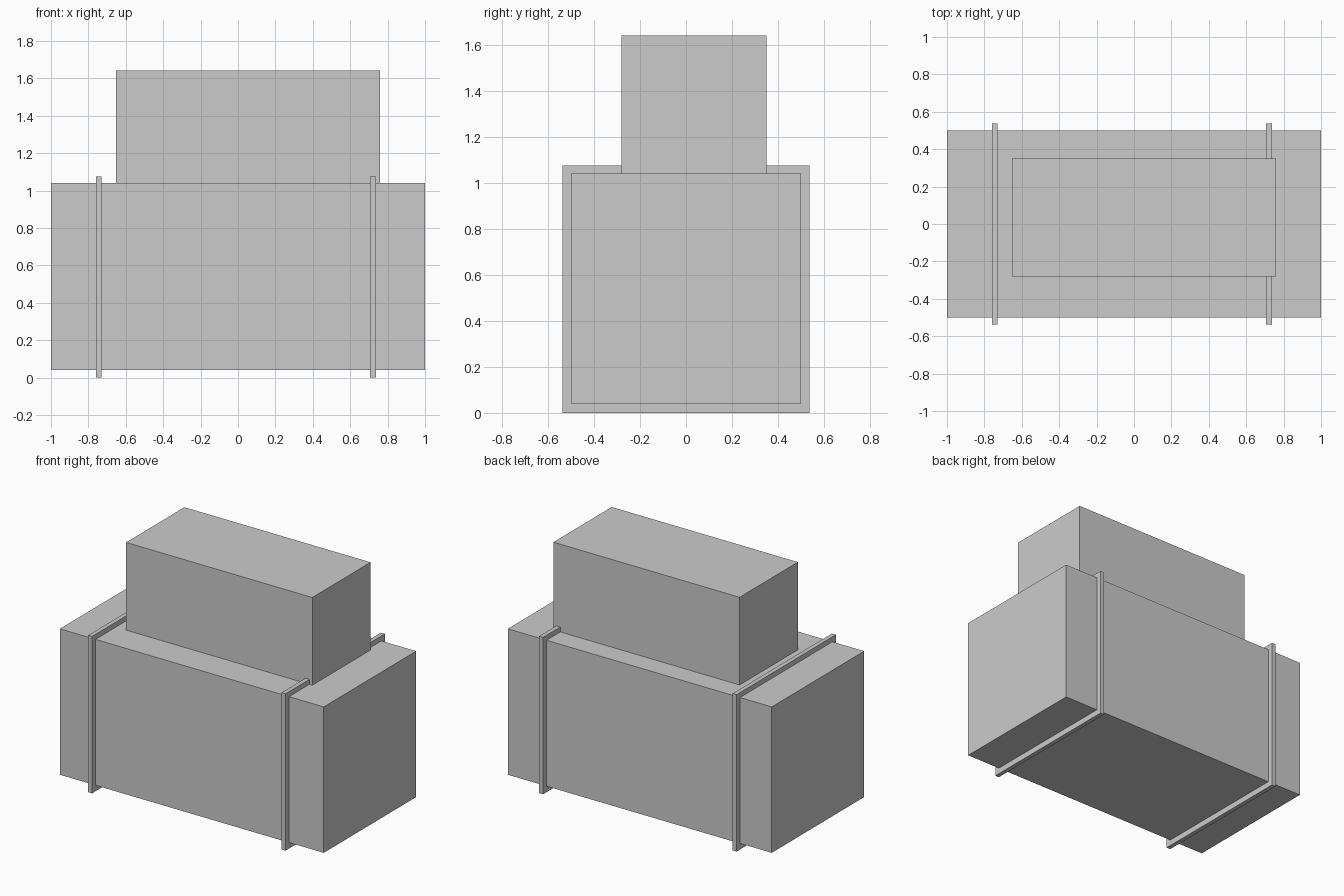
import bpy

if "Cube" in bpy.data.objects:
    bpy.data.objects.remove(bpy.data.objects["Cube"])


def box(name, lo, hi):
    """Axis-aligned box between two corners."""
    bpy.ops.mesh.primitive_cube_add(size=1)
    ob = bpy.context.object
    ob.name = name
    ob.location = [(a + b) / 2 for a, b in zip(lo, hi)]
    ob.scale = [b - a for a, b in zip(lo, hi)]
    bpy.ops.object.transform_apply(location=True, rotation=False, scale=True)
    return ob


# Large lower crate and the smaller off-centre crate resting on it
box("lower_crate", (-1, -0.5, 0.041), (1, 0.5, 1.041))
box("upper_crate", (-0.652, -0.28, 1.041), (0.759, 0.351, 1.642))

# Thin bands wrapped around the lower crate
for name, x0, x1 in (("left_band", -0.76, -0.73), ("right_band", 0.707, 0.737)):
    box(name, (x0, -0.537, 0), (x1, 0.537, 1.075))
